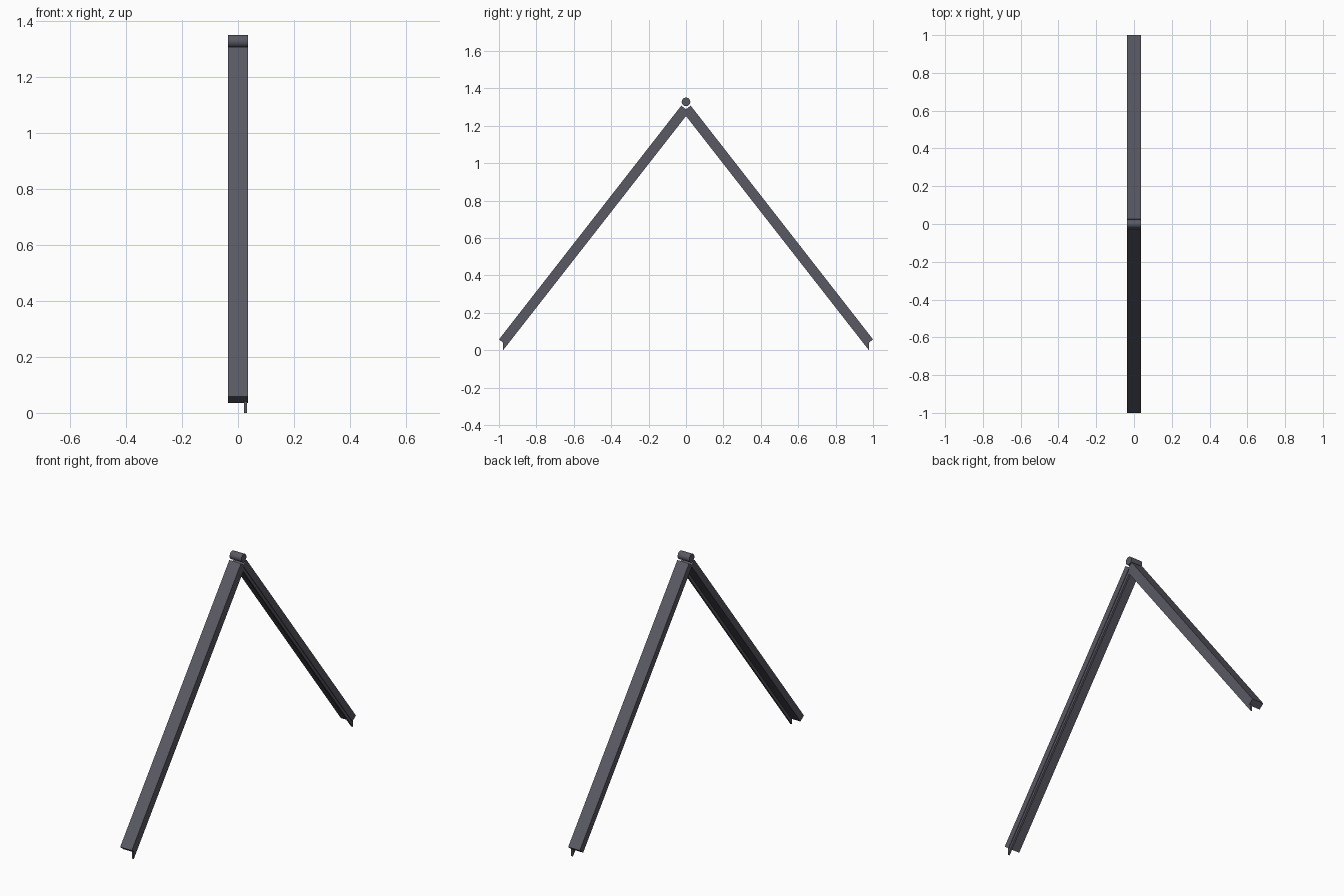
import bpy
import math

if "Cube" in bpy.data.objects:
    bpy.data.objects.remove(bpy.data.objects["Cube"])

mat = bpy.data.materials.new("dark_metal")
mat.diffuse_color = (0.10, 0.10, 0.125, 1)
mat.use_nodes = True
mat.node_tree.nodes["Principled BSDF"].inputs["Base Color"].default_value = mat.diffuse_color
HALF = 0.0365
A = math.atan2(1.25, 0.975)
D = (math.cos(A), math.sin(A))      # up along the leg (y, z)
N = (math.sin(A), -math.cos(A))     # inward across the leg
START = (-1.0, 0.058)
LENGTH = 1.585


def at(s, d):
    return (START[0] + D[0]*s + N[0]*d, START[1] + D[1]*s + N[1]*d)


def prism(name, pts, x0, x1):
    n = len(pts)
    verts = [(x, y, z) for x in (x0, x1) for y, z in pts]
    faces = [tuple(range(n))[::-1], tuple(range(n, 2*n))]
    faces += [(i, (i+1) % n, n+(i+1) % n, n+i) for i in range(n)]
    me = bpy.data.meshes.new(name)
    me.from_pydata(verts, [], faces)
    me.materials.append(mat)
    ob = bpy.data.objects.new(name, me)
    bpy.context.collection.objects.link(ob)
    # mirrored leg on the other slope
    m = ob.modifiers.new("other_slope", 'MIRROR')
    m.use_axis = (False, True, False)
    m.use_mirror_merge = False
    return ob


# sloping cap strips, ends cut square
prism("cap_strip", [at(0, 0), at(LENGTH, 0), at(LENGTH, 0.038), at(0, 0.038)], -HALF, HALF)
# hanging flange, ends cut plumb
prism("flange", [(-0.978, 0.04), (0, 1.29), (0, 1.252), (-0.978, 0.0)], 0.022, 0.033)

# ridge roll
bpy.ops.mesh.primitive_cylinder_add(vertices=24, radius=0.023, depth=2*HALF,
                                    location=(0, 0, 1.328), rotation=(0, math.pi/2, 0))
roll = bpy.context.object
roll.name = "ridge_roll"
roll.data.materials.append(mat)
bpy.ops.object.shade_smooth_by_angle()
